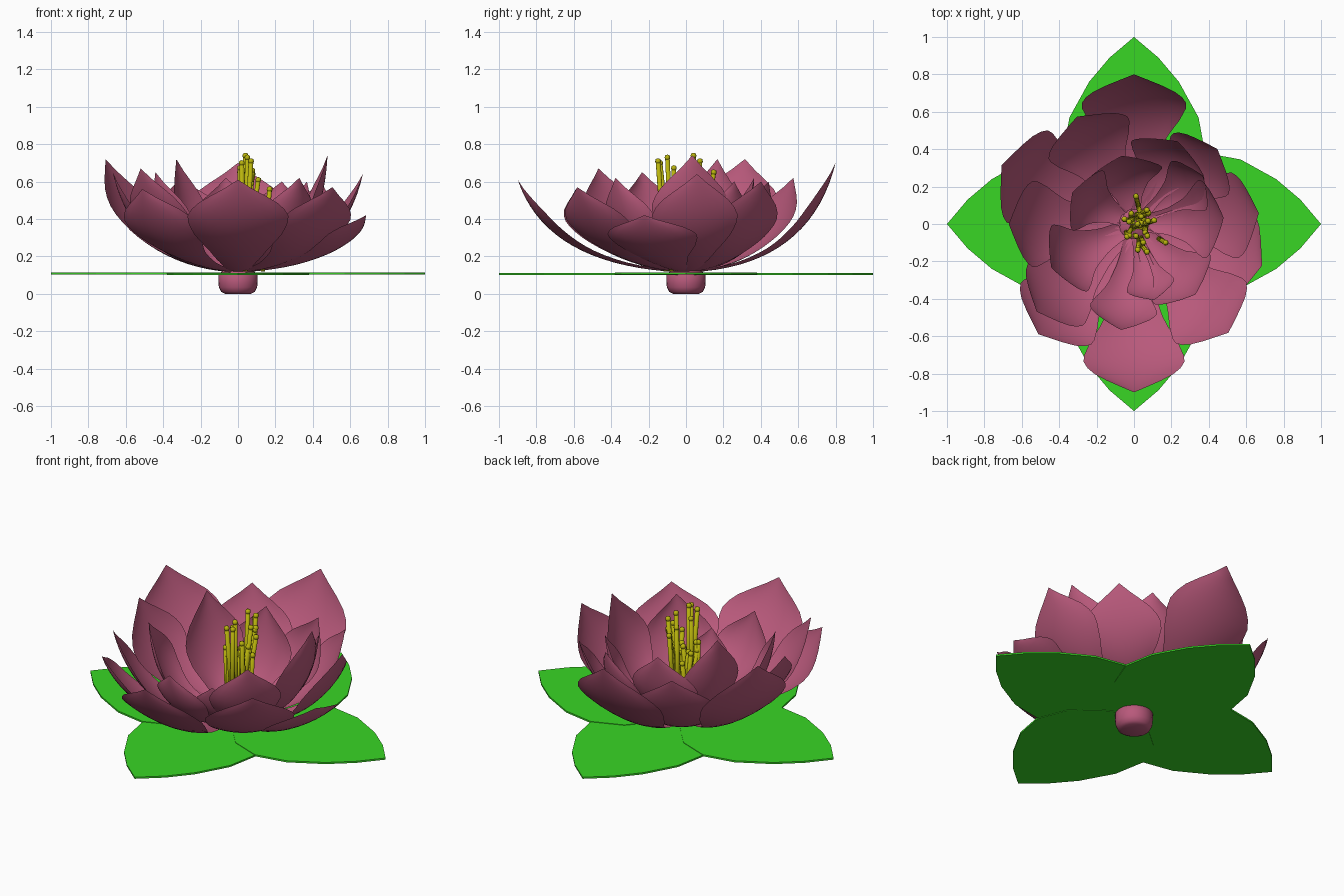
import bpy, bmesh, math, random
from mathutils import Vector

if "Cube" in bpy.data.objects:
    bpy.data.objects.remove(bpy.data.objects["Cube"])

random.seed(4)


def material(name, rgb):
    m = bpy.data.materials.new(name)
    m.diffuse_color = (*rgb, 1)
    m.use_nodes = True
    m.node_tree.nodes["Principled BSDF"].inputs["Base Color"].default_value = m.diffuse_color
    return m


PINK = material("petal pink", (0.48, 0.1, 0.198))
GREEN = material("leaf green", (0.04, 0.67, 0.018))
YELLOW = material("stamen yellow", (0.48, 0.45, 0.004))


def make(name, bm, mat, smooth=True):
    me = bpy.data.meshes.new(name)
    bm.to_mesh(me)
    bm.free()
    me.materials.append(mat)
    for p in me.polygons:
        p.use_smooth = smooth
    ob = bpy.data.objects.new(name, me)
    bpy.context.collection.objects.link(ob)
    return ob


def interp(table, t):
    for (a, va), (b, vb) in zip(table, table[1:]):
        if t <= b:
            return va + (vb - va) * (t - a) / (b - a)
    return table[-1][1]


WIDTH = [(0, .2), (.2, .33), (.4, .58), (.55, .86), (.66, .99), (.74, 1),
         (.82, .83), (.9, .49), (.96, .18), (1, 0)]


# Petal: a cupped sheet swept along a curve that rises from the centre
def petal(name, angle, reach, height, half, cup, bend):
    bm = bmesh.new()
    a = math.radians(angle)
    out, side = Vector((math.cos(a), math.sin(a), 0)), Vector((-math.sin(a), math.cos(a), 0))
    p0, p1, p2 = (.03, .115), (bend * reach, .15), (reach, height)
    rows, cols, grid = 18, 10, []
    for i in range(rows + 1):
        t = i / rows
        r, z = [(1-t)**2 * p0[k] + 2*t*(1-t) * p1[k] + t*t * p2[k] for k in (0, 1)]
        dr, dz = [2*(1-t) * (p1[k]-p0[k]) + 2*t * (p2[k]-p1[k]) for k in (0, 1)]
        n = (out * -dz + Vector((0, 0, dr))).normalized()
        w = half * interp(WIDTH, t)
        row = []
        for j in range(cols + 1):
            u = 2 * j / cols - 1
            row.append(bm.verts.new(out*r + Vector((0, 0, z)) + side*(u*w) + n*(cup*u*u*w)))
        grid.append(row)
    for i in range(rows):
        for j in range(cols):
            bm.faces.new((grid[i][j], grid[i+1][j], grid[i+1][j+1], grid[i][j+1]))
    bmesh.ops.remove_doubles(bm, verts=bm.verts, dist=.0005)
    bmesh.ops.recalc_face_normals(bm, faces=bm.faces)
    bm.normal_update()
    if sum(f.normal.z for f in bm.faces) < 0:
        bmesh.ops.reverse_faces(bm, faces=bm.faces)
    make(name, bm, PINK)


# angle, reach, tip height, half width
OUTER = [(-90, .90, .61, .27), (90, .80, .70, .28), (-49, .77, .57, .25), (-131, .78, .56, .25),
         (156, .775, .72, .27), (-18, .72, .42, .25), (5, .67, .64, .23), (118, .65, .62, .24),
         (180, .67, .65, .23), (-138, .70, .67, .22), (42, .60, .60, .22)]
INNER = [(4, .48, .74, .21), (62, .50, .60, .22), (35, .45, .60, .16), (-49, .50, .62, .20),
         (-75, .42, .46, .13), (-97, .57, .55, .18), (-152, .50, .65, .20), (100, .37, .62, .20),
         (153, .37, .72, .18)]
for i, p in enumerate(OUTER):
    petal(f"outer_petal_{i+1}", *p, .17, .83)
for i, p in enumerate(INNER):
    petal(f"inner_petal_{i+1}", *p, .3, .93)

# Four flat pointed leaves
HALF = [(.08, .17), (.2, .31), (.38, .38), (.57, .345), (.76, .24), (.89, .13)]
outline = [(0, 0)] + [(x, -y) for x, y in HALF] + [(1, 0)] + [(x, y) for x, y in reversed(HALF)]
for k in range(4):
    bm = bmesh.new()
    c, s = math.cos(k * math.pi / 2), math.sin(k * math.pi / 2)
    z = .104 if k % 2 == 0 else .101
    f = bm.faces.new([bm.verts.new((x*c - y*s, x*s + y*c, z)) for x, y in outline])
    ext = bmesh.ops.extrude_face_region(bm, geom=[f])
    bmesh.ops.translate(bm, vec=(0, 0, .01),
                        verts=[v for v in ext["geom"] if isinstance(v, bmesh.types.BMVert)])
    bmesh.ops.recalc_face_normals(bm, faces=bm.faces)
    make(f"leaf_{k+1}", bm, GREEN, False)

# Rounded flower base
bm = bmesh.new()
prof = [(0, 0), (.07, 0), (.09, .01), (.102, .035), (.105, .06), (.105, .1), (.07, .135), (0, .15)]
vs = [bm.verts.new((r, 0, z)) for r, z in prof]
es = [bm.edges.new(e) for e in zip(vs, vs[1:])]
bmesh.ops.spin(bm, geom=vs + es, cent=(0, 0, 0), axis=(0, 0, 1), angle=2*math.pi, steps=24)
bmesh.ops.remove_doubles(bm, verts=bm.verts, dist=.0005)
bmesh.ops.recalc_face_normals(bm, faces=bm.faces)
make("flower_base", bm, PINK)

# Stamens: a near-upright bundle of rods with rounded ends
TIPS = [(.17, -.10, .57), (.07, -.15, .72), (.05, -.10, .74), (.04, .04, .75), (.07, .075, .72),
        (.01, .15, .66), (.11, .02, .62), (.02, -.14, .71)]
TIPS += [(random.uniform(-.06, .09), random.uniform(-.08, .09), random.uniform(.45, .7))
         for _ in range(18)]
bm = bmesh.new()
for x, y, z in TIPS:
    a = Vector((x*.6 + random.uniform(-.03, .03), y*.6 + random.uniform(-.03, .03), .12))
    b = Vector((x, y, z))
    d = b - a
    m = d.to_track_quat('Z', 'Y').to_matrix().to_4x4()
    m.translation = (a + b) / 2
    bmesh.ops.create_cone(bm, cap_ends=True, segments=8, radius1=.013, radius2=.013,
                          depth=d.length, matrix=m)
    m.translation = b - d.normalized() * .012
    bmesh.ops.create_uvsphere(bm, u_segments=8, v_segments=6, radius=.016, matrix=m)
make("stamens", bm, YELLOW)
